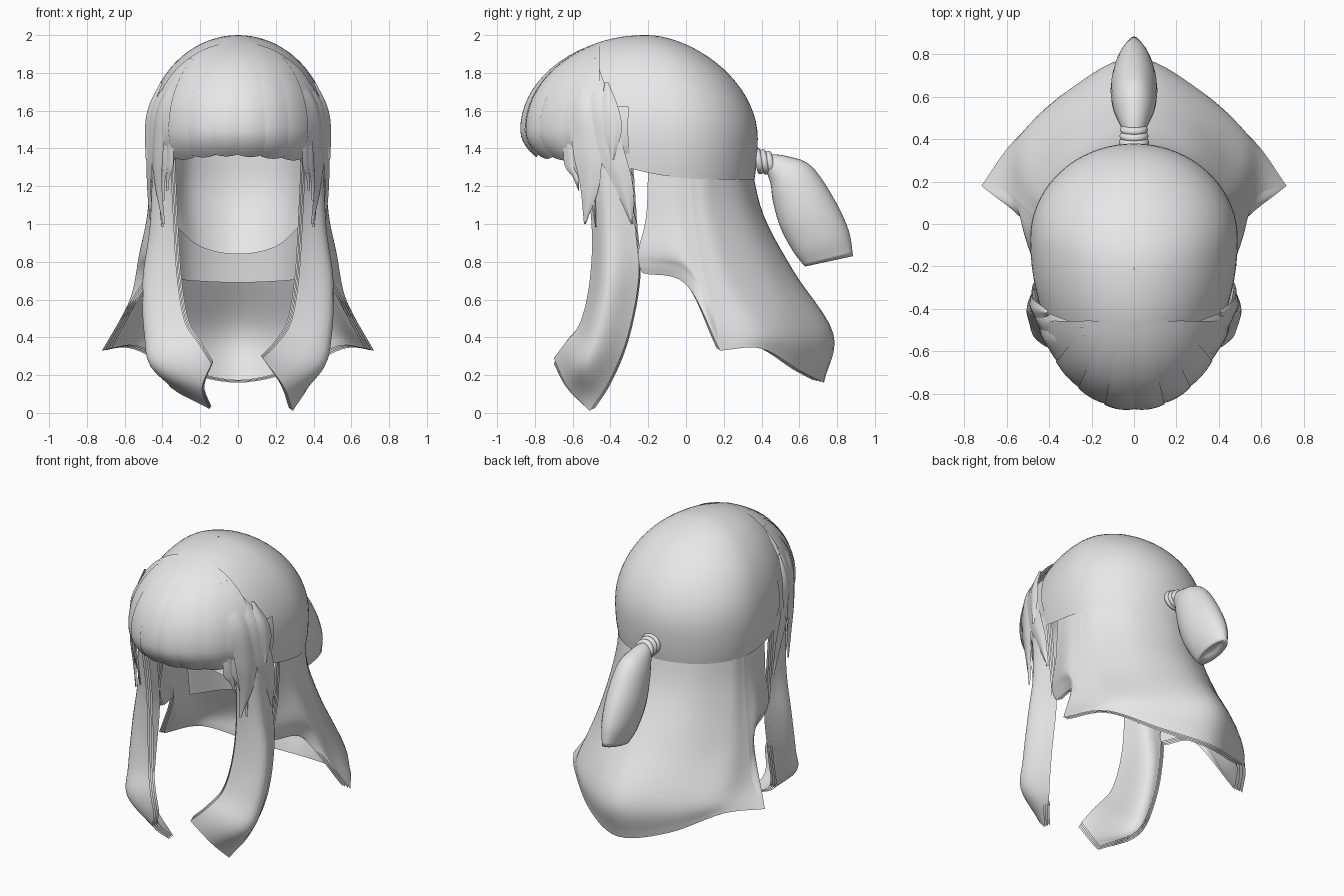
import bpy, bmesh, math, random
from math import sin, cos, radians, sqrt, pi
from mathutils import Vector

random.seed(4)
if "Cube" in bpy.data.objects:
    bpy.data.objects.remove(bpy.data.objects["Cube"], do_unlink=True)

hair = bpy.data.materials.new("light_grey")
hair.use_nodes = True
GREY = (0.8, 0.8, 0.8, 1)
hair.diffuse_color = GREY
hair.node_tree.nodes["Principled BSDF"].inputs["Base Color"].default_value = GREY


def grid(name, rows, closed=False, mirror=False):
    """Smooth quad sheet through rows of points."""
    bm = bmesh.new()
    vs = [[bm.verts.new(p) for p in row] for row in rows]
    n = len(rows[0])
    for a, b in zip(vs, vs[1:]):
        for i in range(n if closed else n - 1):
            j = (i + 1) % n
            bm.faces.new((a[i], a[j], b[j], b[i]))
    bmesh.ops.recalc_face_normals(bm, faces=bm.faces)
    mesh = bpy.data.meshes.new(name)
    bm.to_mesh(mesh)
    bm.free()
    mesh.shade_smooth()
    mesh.materials.append(hair)
    ob = bpy.data.objects.new(name, mesh)
    bpy.context.scene.collection.objects.link(ob)
    if mirror:
        ob.modifiers.new("mirror", "MIRROR").use_mirror_merge = False


def spline(pts, steps):
    """Catmull-Rom samples through the points."""
    p = [2 * pts[0] - pts[1]] + list(pts) + [2 * pts[-1] - pts[-2]]
    out = []
    for a, b, c, d in zip(p, p[1:], p[2:], p[3:]):
        for k in range(steps):
            t = k / steps
            out.append(b + (c - a) * t / 2 + (2 * a - 5 * b + 4 * c - d) * t * t / 2
                       + (3 * b - a - 3 * c + d) * t ** 3 / 2)
    return out + [pts[-1]]


def patch(name, rows, layers=1, whole=False, mirror=False, steps=6):
    """Spline sheet from a few control rows, repeated inward as layers."""
    rows = [[Vector(p) for p in r] for r in rows]
    if whole:
        rows = [[Vector((-p.x, p.y, p.z)) for p in r[:0:-1]] + r for r in rows]
    across = [spline(r, steps) for r in rows]
    columns = [spline(c, steps) for c in zip(*across)]
    pts = list(zip(*columns))
    for k in range(layers):
        s = 1 - 0.022 * k
        inner = [[Vector((p.x * s, (p.y + 0.1) * s - 0.1, p.z + 0.004 * k)) for p in r] for r in pts]
        grid(f"{name}_{k + 1}" if layers > 1 else name, inner, mirror=mirror)


# Skull cap with a rim that rises steeply behind the fringe
def cap_point(a, v):
    front = (1 - cos(a)) / 2
    rim = math.asin((1.235 + 0.5 * front ** 5 - 1.45) / 0.55)
    t = rim + (pi / 2 - rim) * v
    ry = 0.45 if cos(a) > 0 else 0.74
    width = cos(t) if t > 0 else 1 - 0.5 * (1 - cos(t))
    return Vector((0.49 * sin(a) * width,
                   ry * cos(a) * width - 0.07 - 0.14 * max(sin(t), 0) ** 2,
                   1.45 + 0.55 * sin(t)))


grid("skull_cap", [[cap_point(2 * pi * i / 72, j / 24 * 0.998) for i in range(72)]
                   for j in range(25)], closed=True)


# Fringe of broad tufts fanning out from the crown
def fringe_point(a, t, swell):
    rise = 0.5 if t > 0 else 0.3
    side = cos(t) if t > 0 else 1 - 0.5 * (1 - cos(t))
    return Vector((0.49 * swell * sin(a) * side,
                   -0.2 - 0.68 * swell * cos(a) * cos(t),
                   1.5 + rise * sin(t)))


TUFTS = 10
for k in range(TUFTS):
    lo = radians(-80 + 160 * k / TUFTS - 0.5)
    hi = radians(-80 + 160 * (k + 1) / TUFTS + 1)
    end = radians(-28 - random.uniform(0, 2) - 10 * (abs(lo + hi) / 2.4) ** 2)
    rows = []
    for j in range(19):
        row = []
        for i in range(9):
            a = lo + (hi - lo) * i / 8
            start = math.acos(min(0.38 / cos(a), 0.97))
            tip = end + 0.05 * (i / 4 - 1) ** 2
            row.append(fringe_point(a, start + (tip - start) * j / 18,
                                    0.99 + 0.01 * sin(pi * i / 8) * j / 18
                                    + 0.012 * abs(i / 8 - (k < TUFTS / 2))))
        rows.append(row)
    grid(f"fringe_tuft_{k + 1}", rows)


# Temple strands that lie on the head and then hang free
def side_x(y, z):
    drop = ((z - 1.5) / 0.5) ** 2 if z > 1.5 else ((1.5 - z) / 1.4) ** 2
    return 0.49 * sqrt(max(1 - ((y + 0.2) / 0.68) ** 2 - drop, 0.02))


def strand(name, stations, swell):
    rows = []
    for y0, y1, z in stations:
        ym = (y0 + y1) / 2
        rows.append([(side_x(y, z) * s, y, z) for y, s in
                     ((y0, swell - 0.015), (ym, swell + 0.01), (y1, swell - 0.015))])
    patch(name, rows, mirror=True, steps=5)


strand("front_temple_strand", [(-0.53, -0.52, 1.87), (-0.61, -0.49, 1.65), (-0.6, -0.45, 1.4),
                               (-0.56, -0.46, 1.2), (-0.54, -0.53, 1.0)], 1.015)
strand("rear_temple_strand", [(-0.49, -0.48, 1.88), (-0.52, -0.4, 1.65), (-0.48, -0.33, 1.4),
                              (-0.38, -0.28, 1.2), (-0.29, -0.28, 1.0)], 1.015)
strand("outer_temple_flick", [(-0.43, -0.41, 1.75), (-0.45, -0.36, 1.62), (-0.44, -0.34, 1.5),
                              (-0.4, -0.38, 1.34)], 1.035)
for k in range(7):
    y = -0.62 + 0.045 * k
    tip = random.uniform(0.95, 1.15) + (0.12 if k < 2 else 0)
    strand(f"wisp_{k + 1}", [(y - 0.03, y + 0.03, 1.5), (y - 0.025, y + 0.04, 1.32),
                             (y + 0.02, y + 0.05, (1.32 + tip) / 2), (y + 0.05, y + 0.055, tip)],
           0.95 + 0.015 * (k % 3))

# Long layered locks in front of the shoulders, with slightly different ends
lock = [
    [(0.36, -0.55, 1.42), (0.44, -0.45, 1.42), (0.46, -0.3, 1.42)],
    [(0.34, -0.5, 1.0), (0.46, -0.42, 1.0), (0.45, -0.27, 1.0)],
    [(0.32, -0.51, 0.7), (0.5, -0.42, 0.7), (0.45, -0.25, 0.72)],
    [(0.28, -0.56, 0.48), (0.49, -0.48, 0.42), (0.44, -0.31, 0.4)],
    [(0.21, -0.64, 0.37), (0.44, -0.56, 0.25), (0.38, -0.41, 0.16)],
]
ends = {1: [(0.13, -0.7, 0.29), (0.24, -0.63, 0.14), (0.29, -0.51, 0.01)],
        -1: [(0.14, -0.7, 0.26), (0.19, -0.63, 0.13), (0.15, -0.52, 0.02)]}
for side, end in ends.items():
    patch("left_lock" if side > 0 else "right_lock",
          [[(side * x, y, z) for x, y, z in row] for row in lock + [end]], layers=4)

# Back hair: a wide rear sheet and front panels that meet at pointed corners
back = [
    [(0, 0.34, 1.34), (0.25, 0.27, 1.34), (0.41, 0.12, 1.34), (0.45, 0.02, 1.34),
     (0.46, -0.08, 1.34), (0.45, -0.2, 1.34)],
    [(0, 0.41, 1.05), (0.26, 0.33, 1.05), (0.43, 0.15, 1.05), (0.47, 0.04, 1.05),
     (0.48, -0.07, 1.05), (0.45, -0.21, 1.05)],
    [(0, 0.57, 0.75), (0.28, 0.46, 0.75), (0.48, 0.25, 0.72), (0.53, 0.09, 0.75),
     (0.52, -0.04, 0.84), (0.45, -0.25, 0.87)],
    [(0, 0.78, 0.42), (0.3, 0.63, 0.42), (0.53, 0.4, 0.45), (0.6, 0.15, 0.5),
     (0.52, 0, 0.75), (0.44, -0.25, 0.79)],
    [(0, 0.73, 0.16), (0.3, 0.61, 0.22), (0.56, 0.4, 0.34), (0.72, 0.18, 0.33),
     (0.51, 0, 0.68), (0.43, -0.23, 0.74)],
]
patch("back_hair", [r[:4] for r in back], layers=4, whole=True)
patch("back_hair_front_panel", [r[3:] for r in back], layers=4, mirror=True)

# Short layers under the cap at the nape
patch("nape_inner", [
    [(0, 0.3, 1.42), (0.24, 0.22, 1.42), (0.37, 0, 1.42)],
    [(0, 0.3, 1.15), (0.24, 0.21, 1.17), (0.36, 0, 1.2)],
    [(0, 0.18, 0.84), (0.2, 0.12, 0.88), (0.34, 0, 1.0)],
], whole=True)
patch("nape_outer", [
    [(0, 0.32, 1.3), (0.25, 0.24, 1.3), (0.4, 0.02, 1.3)],
    [(0, 0.34, 1.0), (0.25, 0.26, 1.0), (0.4, 0.02, 1.0)],
    [(0, 0.38, 0.69), (0.25, 0.3, 0.7), (0.4, 0.05, 0.72)],
], whole=True)

# Ponytail: each section spans an upper and a lower point, with a half width
sections = [(0.44, 1.37, 0.43, 1.27, 0.05), (0.53, 1.36, 0.45, 1.2, 0.075),
            (0.66, 1.31, 0.46, 1.12, 0.1), (0.78, 1.14, 0.5, 0.98, 0.11),
            (0.86, 0.97, 0.57, 0.85, 0.09), (0.885, 0.83, 0.63, 0.775, 0.05)]
rails = []
for i in range(24):
    a = 2 * pi * i / 24
    rails.append(spline([Vector((w * sin(a),
                                 (y0 + y1) / 2 + (y0 - y1) / 2 * cos(a),
                                 (z0 + z1) / 2 + (z0 - z1) / 2 * cos(a)))
                         for y0, z0, y1, z1, w in sections], 5))
tail = list(zip(*rails))
middle = sum(tail[-1], Vector()) / len(tail[-1])
tail.append([middle + (p - middle) * 0.6 + Vector((0, -0.01, 0.03)) for p in tail[-1]])
tail.append([middle + Vector((0, -0.01, 0.03)) + (p - middle) * 0.01 for p in tail[-1]])
grid("ponytail", tail, closed=True)

# Wound band that ties the ponytail
for k in range(3):
    bpy.ops.mesh.primitive_torus_add(major_radius=0.052 - 0.003 * k, minor_radius=0.02,
                                     major_segments=32, minor_segments=10,
                                     location=(0, 0.385 + 0.03 * k, 1.335 - 0.006 * k),
                                     rotation=(radians(102), 0, 0))
    ring = bpy.context.object
    ring.name = f"hair_tie_{k + 1}"
    ring.data.materials.append(hair)
    bpy.ops.object.shade_smooth()
